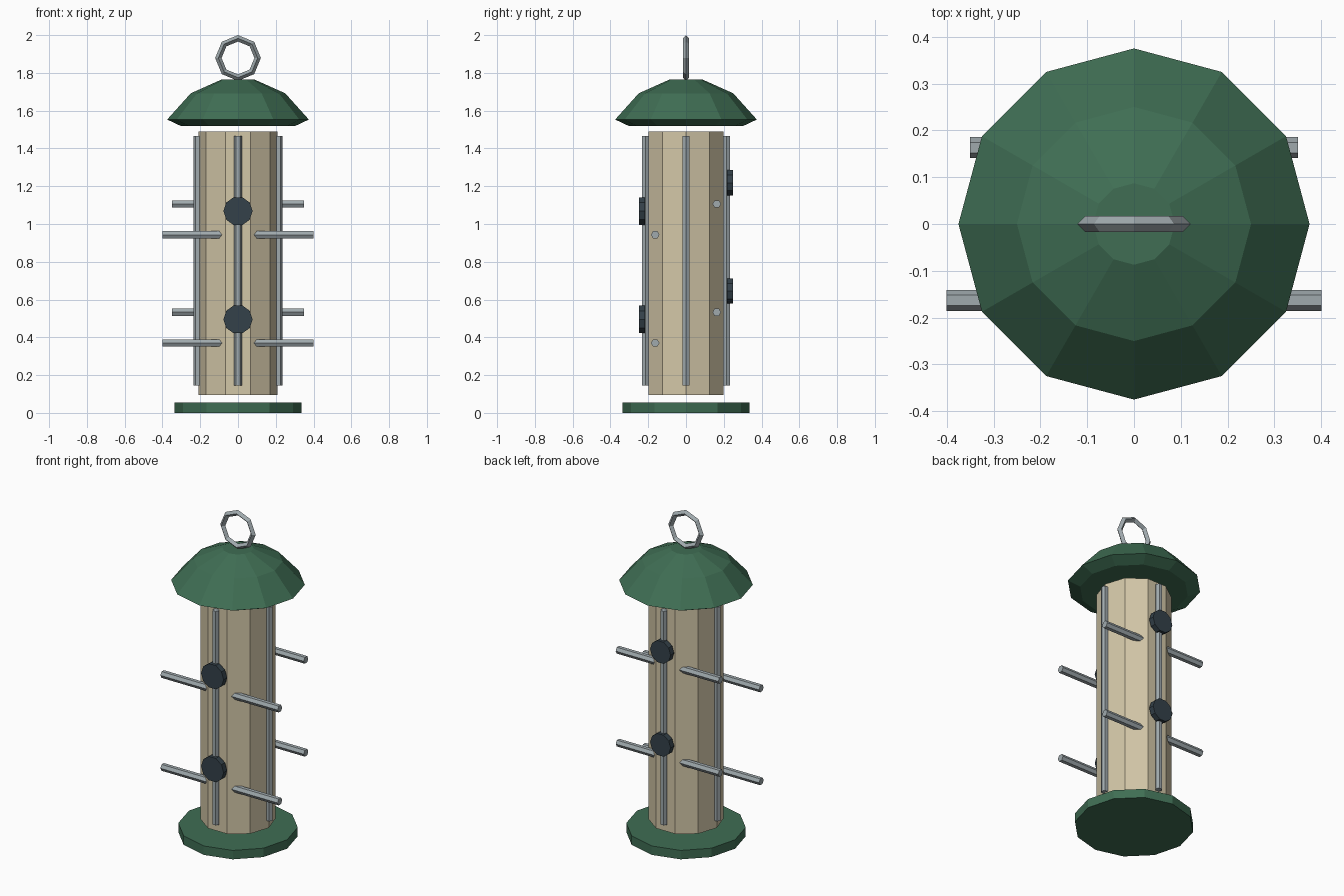
import bpy
import bmesh
from math import pi, cos, sin
from mathutils import Matrix

cube = bpy.data.objects.get("Cube")
if cube:
    bpy.data.objects.remove(cube, do_unlink=True)


def material(name, rgb):
    mat = bpy.data.materials.new(name)
    mat.use_nodes = True
    colour = (*rgb, 1)
    mat.diffuse_color = colour
    mat.node_tree.nodes["Principled BSDF"].inputs["Base Color"].default_value = colour
    return mat


green = material("green", (0.05, 0.155, 0.088))
beige = material("seed beige", (0.65, 0.57, 0.39))
metal = material("grey metal", (0.35, 0.40, 0.42))
dark = material("dark slate", (0.034, 0.053, 0.068))


def finish(name, bm, mat):
    bmesh.ops.recalc_face_normals(bm, faces=bm.faces)
    mesh = bpy.data.meshes.new(name)
    bm.to_mesh(mesh)
    bm.free()
    mesh.materials.append(mat)
    obj = bpy.data.objects.new(name, mesh)
    bpy.context.collection.objects.link(obj)
    return obj


def lathe(name, profile, sides, mat, turn=None, at=(0, 0, 0)):
    """Capped solid from (radius, height) rings around z, then turned and placed."""
    bm = bmesh.new()
    rings = [[bm.verts.new((r * cos(2 * pi * i / sides), r * sin(2 * pi * i / sides), z))
              for i in range(sides)] for r, z in profile]
    for low, high in zip(rings, rings[1:]):
        for i in range(sides):
            j = (i + 1) % sides
            bm.faces.new((low[i], low[j], high[j], high[i]))
    bm.faces.new(rings[0])
    bm.faces.new(rings[-1])
    bm.transform(Matrix.Translation(at) @ (turn or Matrix()))
    return finish(name, bm, mat)


def bar(name, radius, length, sides, mat, turn, at):
    return lathe(name, [(radius, -length / 2), (radius, length / 2)], sides, mat, turn, at)


# Base tray, seed tube and domed roof
lathe("base_tray", [(0.335, 0), (0.335, 0.055)], 12, green)
lathe("seed_tube", [(0.21, 0.095), (0.21, 1.49)], 10, beige)
lathe("roof", [(0.305, 1.52), (0.375, 1.553), (0.25, 1.692), (0.087, 1.765)], 12, green)

# Upright rods around the tube
for name, x, y in (("left", 1, 0), ("right", -1, 0), ("front", 0, -1), ("back", 0, 1)):
    bar(name + "_rod", 0.02, 1.32, 6, metal, None, (x * 0.215, y * 0.215, 0.805))

# Perches through the tube and feeding ports, in two tiers front and back
along_x = Matrix.Rotation(pi / 2, 4, "Y") @ Matrix.Rotation(pi / 2, 4, "Z")
along_y = Matrix.Rotation(pi / 2, 4, "X")
for tier, lift in (("lower", 0), ("upper", 0.573)):
    bar(tier + "_front_perch", 0.0225, 0.8, 6, metal, along_x, (0, -0.163, 0.37 + lift))
    bar(tier + "_back_perch", 0.0225, 0.7, 6, metal, along_x, (0, 0.163, 0.533 + lift))
    bar(tier + "_front_port", 0.077, 0.034, 10, dark, along_y, (0, -0.233, 0.495 + lift))
    bar(tier + "_back_port", 0.07, 0.034, 10, dark, along_y, (0, 0.233, 0.645 + lift))

# Hanging ring
bpy.ops.mesh.primitive_torus_add(major_segments=8, minor_segments=4, major_radius=0.104,
                                 minor_radius=0.017, location=(0, 0, 1.879),
                                 rotation=(pi / 2, 0, 0))
ring = bpy.context.object
ring.name = "hanging_ring"
ring.data.materials.append(metal)
ring.data.shade_flat()
